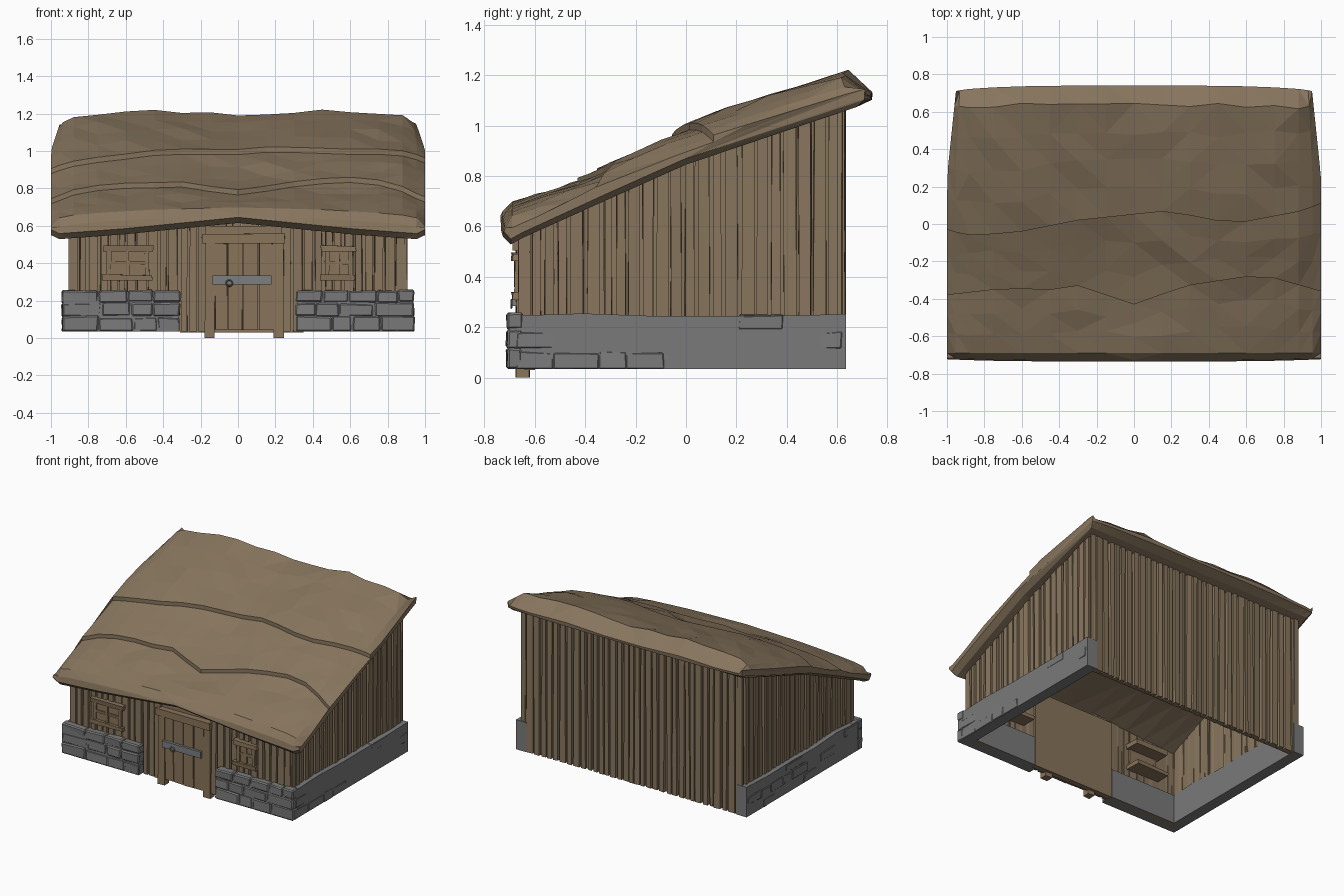
import bpy, bmesh, math, random

if "Cube" in bpy.data.objects:
    bpy.data.objects.remove(bpy.data.objects["Cube"])
random.seed(4)
R = random.uniform


def material(name, col):
    m = bpy.data.materials.new(name)
    m.diffuse_color = (*col, 1)
    m.use_nodes = True
    m.node_tree.nodes["Principled BSDF"].inputs["Base Color"].default_value = m.diffuse_color
    return m


THATCH = material("thatch", (0.245, 0.18, 0.112))
WOOD = material("weathered_wood", (0.25, 0.182, 0.112))
TRIM = material("trim_wood", (0.25, 0.175, 0.102))
STONE = material("grey_stone", (0.195, 0.195, 0.195))
IRON = material("iron", (0.2, 0.21, 0.22))


def finish(bm, name, mat):
    bmesh.ops.recalc_face_normals(bm, faces=bm.faces)
    me = bpy.data.meshes.new(name)
    bm.to_mesh(me)
    bm.free()
    me.materials.append(mat)
    ob = bpy.data.objects.new(name, me)
    bpy.context.collection.objects.link(ob)
    return ob


def box(bm, x0, x1, y0, y1, z0, z1, j=0.0):
    """Box whose top may be a number or a function of x and y; j is jitter."""
    top = z1 if callable(z1) else (lambda x, y: z1)
    ring = [(x0, y0), (x1, y0), (x1, y1), (x0, y1)]
    lo = [bm.verts.new((x + R(-j, j), y + R(-j, j), z0)) for x, y in ring]
    hi = [bm.verts.new((x + R(-j, j), y + R(-j, j), top(x, y) + R(-j, j))) for x, y in ring]
    bm.faces.new(lo[::-1])
    bm.faces.new(hi)
    for i in range(4):
        k = (i + 1) % 4
        bm.faces.new((lo[i], lo[k], hi[k], hi[i]))


def lerp(pts, t):
    for (a, u), (b, v) in zip(pts, pts[1:]):
        if t <= b:
            return u + (v - u) * max(0, (t - a) / (b - a))
    return pts[-1][1]


# Roof surfaces
TOP = [(-0.74, 0.62), (-0.70, 0.665), (-0.36, 0.81), (0.0, 0.995), (0.25, 1.09), (0.63, 1.218), (0.73, 1.135)]
UNDER = [(-0.70, 0.53), (-0.65, 0.555), (0.0, 0.845), (0.65, 1.065), (0.73, 1.09)]
LINE_A = [(-1, -0.03), (-0.9, -0.06), (-0.65, -0.05), (-0.3, 0.02), (0.18, 0.07), (0.53, 0.0), (0.9, 0.07), (1, 0.11)]
LINE_B = [(-1, -0.38), (-0.65, -0.34), (-0.5, -0.36), (-0.3, -0.33), (0, -0.43), (0.28, -0.33), (0.68, -0.27), (1, -0.36)]
WAVE = [(0, -0.022), (0.5, 0), (0.8, -0.02), (0.88, -0.035), (0.955, -0.065), (1, -0.09)]
ARCH = [(0, 0.085), (0.6, 0.025), (1, -0.005)]


def front(y):
    return min(1, max(0, (-0.3 - y) / 0.36))


def under(x, y):
    return lerp(UNDER, y) + lerp(ARCH, abs(x)) * front(y) + (0.025 if abs(x) > 0.97 else 0)


def top(x, y):
    z = lerp(TOP, y) + lerp(WAVE, abs(x)) * (1 - 0.6 * front(y)) + 0.45 * lerp(ARCH, abs(x)) * front(y)
    if abs(x) > 0.97:
        z = min(z, under(x, y) + 0.04)
    return max(z, under(x, y) + 0.03)


# Thatched roof: cross-sections with two layer steps, lofted along x
bm = bmesh.new()
half = [0.15, 0.3, 0.45, 0.6, 0.75, 0.88, 0.955, 1]
rings = []
for x in [-h for h in half[::-1]] + [0] + half:
    a, b = lerp(LINE_A, x), lerp(LINE_B, x)
    e = abs(x) ** 4
    j = 0.008 if abs(x) < 0.95 else 0.0
    u = under(x, -0.70)
    sec = [(-0.695, u), (-0.735 + 0.012 * e, u + 0.03), (-0.728 + 0.012 * e, max(u + 0.045, top(x, -0.74))),
           (-0.69, top(x, -0.69))]
    for y0, y1 in ((-0.69, b), (b, a), (a, 0.63)):
        first, last = y0 == -0.69, y0 == a
        n = 4 if last else 3
        for i in range(1 if first else 0, n + 1):
            t = i / n
            # each upper layer starts proud and sinks under the next one
            lift = 0.0 if first else 0.016 * (1 - t)
            drop = 0.0 if last else 0.012 * t
            k = j if 0 < i < n or (last and i == n) else 0
            sec.append((y0 + (y1 - y0) * t + R(-k, k) * 2, top(x, y0 + (y1 - y0) * t) + lift - drop + R(-k, k)))
    sec += [(0.74 - 0.03 * e, top(x, 0.73)), (0.737 - 0.03 * e, 1.102), (0.675, under(x, 0.675)),
            (0.0, under(x, 0.0)), (-0.3, under(x, -0.3)), (-0.65, under(x, -0.65))]
    taper = 0.05 if abs(x) > 0.97 else 0.025 if abs(x) > 0.9 else 0
    rings.append([bm.verts.new((x * (1 - taper * max(0, y - 0.25) / 0.48), y, z)) for y, z in sec])
for r, s in zip(rings, rings[1:]):
    for i in range(len(r)):
        k = (i + 1) % len(r)
        bm.faces.new((r[i], r[k], s[k], s[i]))
bm.faces.new(rings[0])
bm.faces.new(rings[-1][::-1])
bmesh.ops.triangulate(bm, faces=bm.faces)
finish(bm, "thatched_roof", THATCH)


# Plank walls: irregular boards, with narrow recessed boards between them
def wall(name, start, end, place):
    bm = bmesh.new()
    t = start
    narrow = False
    while t < end - 0.004:
        w = min(R(0.01, 0.02) if narrow else R(0.028, 0.05), end - t)
        place(bm, t, t + w, R(0.018, 0.026) if narrow else R(0, 0.006))
        t += w
        narrow = not narrow
    finish(bm, name, WOOD)


def roofed(x, y):
    return under(x, y) + 0.02


for name, s in (("left_wall", -1), ("right_wall", 1)):
    wall(name, -0.66, 0.63, lambda bm, a, b, d: box(bm, s * (0.905 - d), s * 0.86, a, b, 0.05, roofed, 0.004))
wall("back_wall", -0.88, 0.88, lambda bm, a, b, d: box(bm, a, b, 0.59, 0.632 - d, 0.035, roofed, 0.004))
for name, a, b in (("front_wall_left", -0.905, -0.17), ("front_wall_right", 0.235, 0.905)):
    wall(name, a, b, lambda bm, a, b, d: box(bm, a, b, -0.665 + d, -0.62, 0.035, roofed, 0.004))

# Backing panel behind the door
bm = bmesh.new()
box(bm, -0.31, 0.35, -0.64, -0.60, 0.03, 0.6)
finish(bm, "door_backing", TRIM)

# Door boards
bm = bmesh.new()
edges = [-0.125, -0.055, 0.025, 0.11, 0.195]
for a, b in zip(edges, edges[1:]):
    box(bm, a + 0.003, b - 0.003, -0.668 - R(0, 0.006), -0.63, 0.04 + R(0, 0.008), 0.505, 0.002)
finish(bm, "door", TRIM)

# Door frame
bm = bmesh.new()
for x in (-0.15, 0.217):
    box(bm, x - 0.026, x + 0.026, -0.675, -0.62, 0.0, 0.51, 0.003)
box(bm, -0.195, 0.25, -0.685, -0.62, 0.505, 0.555, 0.004)
finish(bm, "door_frame", TRIM)

# Iron strap and ring
bm = bmesh.new()
box(bm, -0.135, 0.18, -0.69, -0.66, 0.285, 0.333)
finish(bm, "door_strap", IRON)
bpy.ops.mesh.primitive_torus_add(major_segments=10, minor_segments=4, major_radius=0.017, minor_radius=0.004,
                                 location=(-0.047, -0.693, 0.293), rotation=(math.pi / 2, 0, 0))
bpy.context.object.name = "door_ring"
bpy.context.object.data.materials.append(IRON)

# Windows: deep sill and head boards, side posts and lattice over a pane
for name, x0, x1 in (("left_window", -0.73, -0.455), ("right_window", 0.435, 0.63)):
    bm = bmesh.new()
    m = (x0 + x1) / 2
    box(bm, x0 + 0.01, x1, -0.69, -0.51, 0.462, 0.494, 0.005)
    box(bm, x0, x1 - 0.005, -0.69, -0.51, 0.308, 0.337, 0.005)
    for x in (x0 + 0.04, m, x1 - 0.03):
        box(bm, x - 0.012, x + 0.012, -0.68, -0.61, 0.33, 0.47, 0.003)
    box(bm, x0 + 0.03, x1 - 0.02, -0.678, -0.65, 0.392, 0.412, 0.003)
    box(bm, x0 + 0.03, x1 - 0.02, -0.67, -0.61, 0.33, 0.47)
    finish(bm, name, TRIM)


# Stone base: solid core with uneven stones standing slightly proud
def courses(bm, start, end, lens, keep, place):
    for z0, z1 in ((0.035, 0.108), (0.111, 0.183), (0.186, 0.25)):
        t = start
        while t < end - 0.001:
            w = R(*lens)
            if end - t - w < 0.07:
                w = end - t
            if random.random() < keep:
                place(bm, t, t + w - (0.003 if t + w < end else 0), z0 + (R(0, 0.008) if z0 > 0.05 else 0), z1)
            t += w


def wavy_slab(bm, start, end, step, place):
    n = round((end - start) / step)
    zs = [0.248 + R(-0.006, 0.01) for _ in range(n + 1)]
    for i in range(n):
        a, b = start + (end - start) * i / n, start + (end - start) * (i + 1) / n
        place(bm, a, b, lambda p: zs[i] + (zs[i + 1] - zs[i]) * (p - a) / (b - a))


def bevelled(bm, size):
    bmesh.ops.bevel(bm, geom=bm.edges[:], offset=size, segments=1, affect='EDGES')


for side, s in (("left", -1), ("right", 1)):
    bm = bmesh.new()
    courses(bm, -0.67, 0.62, (0.09, 0.2), 0.35,
            lambda bm, a, b, z0, z1: box(bm, s * 0.90, s * 0.941, a, b, z0, z1 - R(0, 0.015), 0.005))
    bevelled(bm, 0.004)
    wavy_slab(bm, -0.67, 0.635, 0.26,
              lambda bm, a, b, f: box(bm, s * 0.855, s * 0.937, a, b, 0.035, lambda x, y: f(y)))
    bmesh.ops.remove_doubles(bm, verts=bm.verts, dist=0.0002)
    finish(bm, side + "_stone_base", STONE)
    bm = bmesh.new()
    courses(bm, 0.31, 0.942, (0.1, 0.2), 1.0,
            lambda bm, a, b, z0, z1: box(bm, s * a, s * b, -0.713 + R(0, 0.008), -0.65, z0, z1 + R(0, 0.01), 0.005))
    bevelled(bm, 0.008)
    box(bm, s * 0.315, s * 0.936, -0.703, -0.605, 0.035, 0.248)
    finish(bm, side + "_front_stones", STONE)
